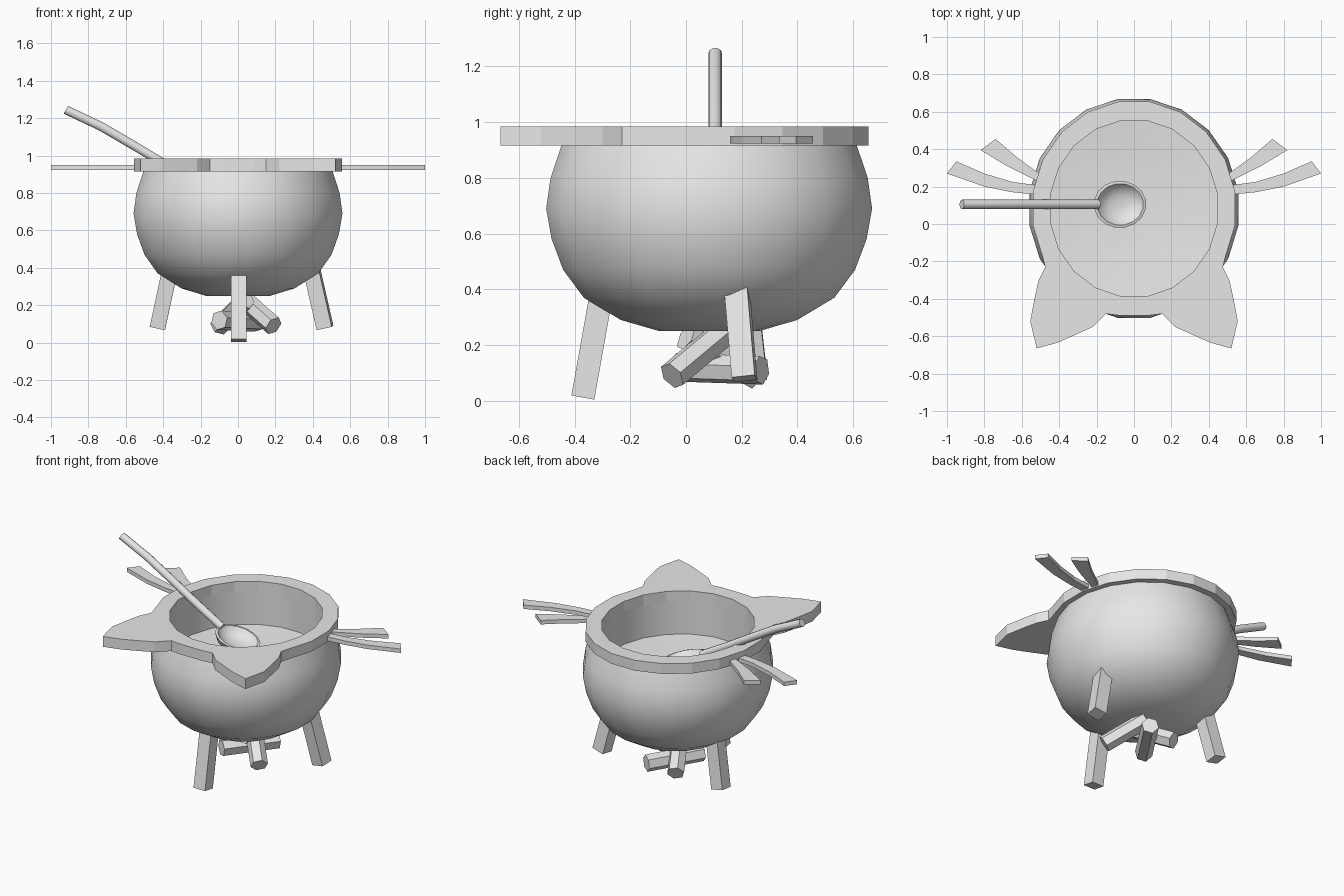
import bpy
import bmesh
from math import sin, cos, pi, radians
from mathutils import Vector, Matrix

cube = bpy.data.objects.get("Cube")
if cube:
    bpy.data.objects.remove(cube)

grey = bpy.data.materials.new("plain_grey")
grey.use_nodes = True
grey.diffuse_color = (0.8, 0.8, 0.8, 1)
grey.node_tree.nodes["Principled BSDF"].inputs["Base Color"].default_value = (0.8, 0.8, 0.8, 1)

SIDES = 20
CENTRE_Y = 0.083


def finish(name, bm, smooth_angle=None):
    """Turn a bmesh into a named object."""
    bmesh.ops.recalc_face_normals(bm, faces=bm.faces)
    mesh = bpy.data.meshes.new(name)
    bm.to_mesh(mesh)
    bm.free()
    mesh.materials.append(grey)
    if smooth_angle:
        mesh.shade_smooth()
        mesh.set_sharp_from_angle(angle=radians(smooth_angle))
    obj = bpy.data.objects.new(name, mesh)
    bpy.context.collection.objects.link(obj)
    return obj


def ring(rx, ry, sides=SIDES):
    """Points of an oval with a flat side to the front and back."""
    step = 2 * pi / sides
    return [(rx * cos((k + 0.5) * step), ry * sin((k + 0.5) * step)) for k in range(sides)]


def loft(bm, rings):
    """Skin a row of point rings and cap both ends."""
    loops = [[bm.verts.new(p) for p in points] for points in rings]
    n = len(loops[0])
    for a, b in zip(loops, loops[1:]):
        for i in range(n):
            bm.faces.new((a[i], a[(i + 1) % n], b[(i + 1) % n], b[i]))
    bm.faces.new(loops[0])
    bm.faces.new(loops[-1])


def revolve(name, profile, sx, sy, sides, angle):
    bm = bmesh.new()
    loft(bm, [[(x, y, z) for x, y in ring(r * sx, r * sy, sides)] for r, z in profile])
    return finish(name, bm, angle)


def slab(name, loops, z, height):
    """Extrude a flat outline, later loops being holes."""
    bm = bmesh.new()
    edges = []
    for loop in loops:
        verts = [bm.verts.new((x, y, z)) for x, y in loop]
        edges += [bm.edges.new((verts[i - 1], verts[i])) for i in range(len(verts))]
    bmesh.ops.triangle_fill(bm, edges=edges, use_beauty=True)
    top = bmesh.ops.extrude_face_region(bm, geom=bm.faces[:])
    moved = [v for v in top["geom"] if isinstance(v, bmesh.types.BMVert)]
    bmesh.ops.translate(bm, verts=moved, vec=(0, 0, height))
    bmesh.ops.dissolve_limit(bm, angle_limit=0.01, verts=bm.verts[:], edges=bm.edges[:])
    return finish(name, bm)


def rod(name, start, end, radius, sides, turn=0, angle=None):
    """A straight prism between two points."""
    start, end = Vector(start), Vector(end)
    axis = end - start
    bm = bmesh.new()
    place = (Matrix.Translation((start + end) / 2)
             @ axis.to_track_quat("Z", "Y").to_matrix().to_4x4()
             @ Matrix.Rotation(radians(turn), 4, "Z"))
    bmesh.ops.create_cone(bm, cap_ends=True, segments=sides, radius1=radius,
                          radius2=radius, depth=axis.length, matrix=place)
    return finish(name, bm, angle)


# Bowl: outer belly, then the inner wall down to the filling
bowl_profile = [(0.18, 0.25), (0.32, 0.29), (0.455, 0.37), (0.53, 0.47), (0.572, 0.58),
                (0.592, 0.69), (0.576, 0.80), (0.535, 0.92), (0.475, 0.92),
                (0.475, 0.70), (0.32, 0.685), (0.15, 0.675)]
bowl = revolve("bowl", bowl_profile, 0.955, 1, SIDES, 40)
bowl.location.y = CENTRE_Y

# Rim with two pointed ears
ear = [(0.15, -0.48), (0.22, -0.55), (0.33, -0.60), (0.41, -0.635), (0.52, -0.665),
       (0.555, -0.52), (0.53, -0.39), (0.51, -0.30), (0.475, -0.23)]
outer = [(x, y + CENTRE_Y) for x, y in ring(0.547, 0.578)]
half = [p for p in outer if p[0] > 0 and not (0.2 < p[0] < 0.45 and p[1] < 0)]
front = [p for p in half if p[1] < -0.45]
back = sorted((p for p in half if p[1] >= -0.45), key=lambda p: p[1])
half = front + ear + back
outline = half + [(-x, y) for x, y in reversed(half)]
hole = [(x, y + CENTRE_Y) for x, y in ring(0.452, 0.475)]
slab("eared_rim", [outline, hole], 0.916, 0.068)

# Whiskers, two on each side
whiskers = {
    "upper": [(0.50, 0.265), (0.63, 0.36), (0.74, 0.455), (0.82, 0.395), (0.68, 0.31), (0.50, 0.22)],
    "lower": [(0.50, 0.205), (0.65, 0.225), (0.80, 0.27), (0.95, 0.335),
              (1.0, 0.27), (0.80, 0.20), (0.65, 0.17), (0.50, 0.155)],
}
for side, s in (("left", 1), ("right", -1)):
    for level, points in whiskers.items():
        slab(f"{level}_whisker_{side}", [[(s * x, y) for x, y in points]], 0.924, 0.026)

# Three square legs
rod("front_leg", (0.005, -0.37, 0.012), (0.005, -0.29, 0.46), 0.059, 4, 45)
rod("back_leg_left", (0.465, 0.21, 0.08), (0.385, 0.18, 0.43), 0.059, 4, 18)
rod("back_leg_right", (-0.43, 0.25, 0.08), (-0.355, 0.21, 0.43), 0.059, 4, 72)

# Crossed logs under the bowl
logs = [((0.19, -0.05, 0.09), (0.02, 0.13, 0.24)),
        ((-0.10, -0.03, 0.12), (0.10, 0.27, 0.11)),
        ((-0.10, 0.25, 0.09), (0.04, 0.0, 0.23))]
for i, (start, end) in enumerate(logs, 1):
    rod(f"log_{i}", start, end, 0.053, 6, 15)

# Spoon: handle swept along a bent path, and a scooped oval head
bm = bmesh.new()
path = [(-0.92, 1.245), (-0.73, 1.155), (-0.55, 1.05), (-0.40, 0.96), (-0.19, 0.84)]
lean = radians(30)
loft(bm, [[(x + a * sin(lean), 0.105 + b, z + a * cos(lean)) for a, b in ring(0.025, 0.025, 10)]
          for x, z in path])
finish("spoon_handle", bm, 40)

head = revolve("spoon_head", [(0.03, -0.07), (0.075, -0.06), (0.115, -0.035), (0.13, 0),
                              (0.115, 0.003), (0.095, -0.025), (0.05, -0.043), (0.02, -0.046)],
               1.12, 0.97, 16, 60)
head.location = (-0.075, 0.105, 0.80)
head.rotation_euler.y = radians(15)
